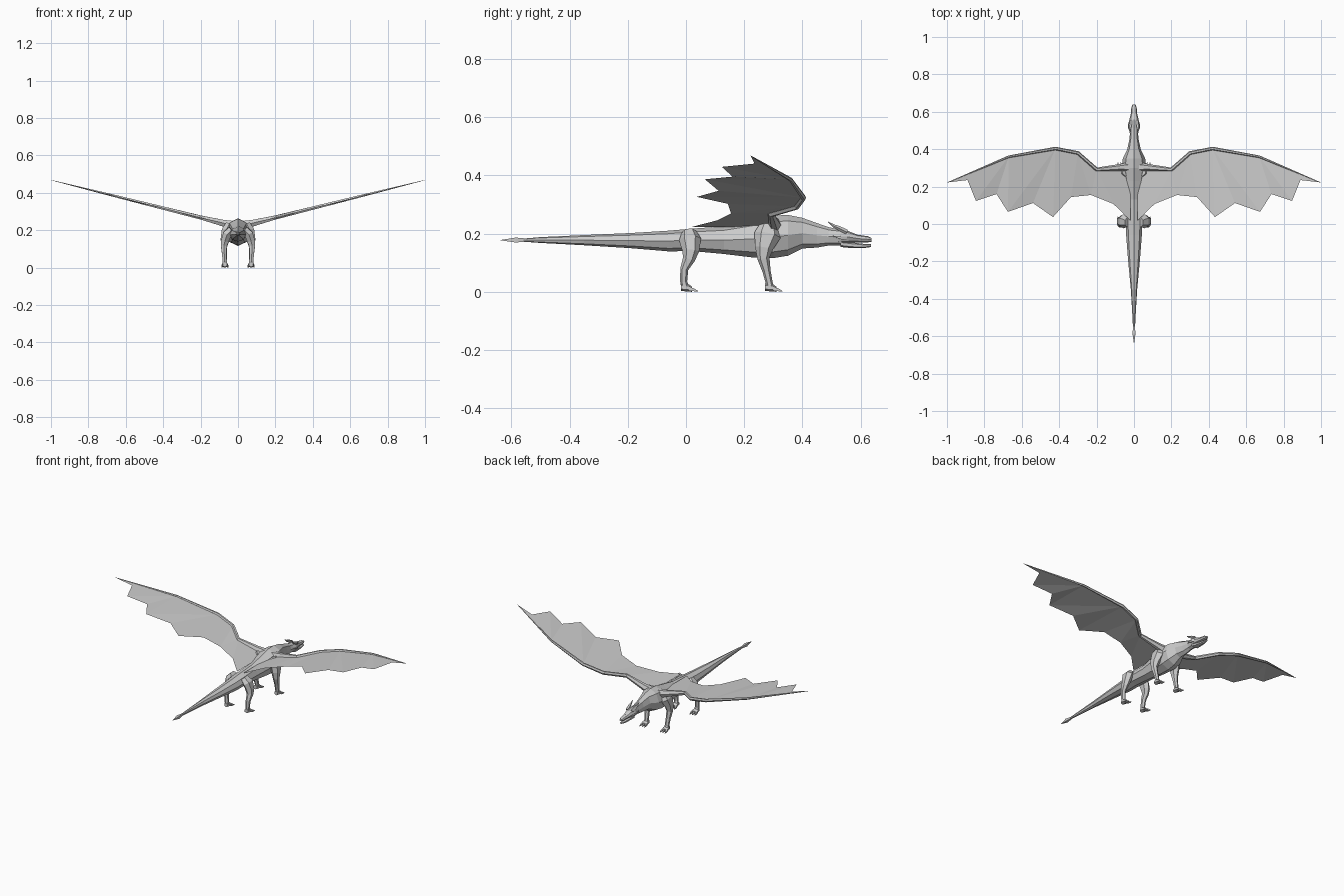
import bpy, bmesh, math
from mathutils import Vector


def finish(name, bm, mirror=False):
    bmesh.ops.recalc_face_normals(bm, faces=bm.faces[:])
    me = bpy.data.meshes.new(name)
    bm.to_mesh(me)
    bm.free()
    ob = bpy.data.objects.new(name, me)
    bpy.context.collection.objects.link(ob)
    if mirror:
        m = ob.modifiers.new("mirror", "MIRROR")
        m.use_mirror_merge = False
    return ob


def loft(name, rings, ref=(1, 0, 0), sides=8, mirror=False, fixed=None):
    """Flat-faced tube through (x, y, z, half width, half height)."""
    bm = bmesh.new()
    pts = [Vector(r[:3]) for r in rings]
    loops = []
    for i, r in enumerate(rings):
        t = Vector(fixed) if fixed else pts[min(i + 1, len(pts) - 1)] - pts[max(i - 1, 0)]
        t.normalize()
        a = Vector(ref)
        a = (a - t * a.dot(t)).normalized()
        b = a.cross(t)
        loop = []
        for k in range(sides):
            g = 2 * math.pi * (k + 0.5 * (sides == 4 or sides == 6)) / sides
            loop.append(bm.verts.new(pts[i] + a * r[3] * math.cos(g) + b * r[4] * math.sin(g)))
        loops.append(loop)
    for p, q in zip(loops, loops[1:]):
        for k in range(sides):
            j = (k + 1) % sides
            bm.faces.new((p[k], p[j], q[j], q[k]))
    bm.faces.new(loops[0])
    bm.faces.new(loops[-1])
    return finish(name, bm, mirror)


def spine(name, prof, sides=8):
    # profile rows: y, top z, bottom z, half width
    return loft(name, [(0, y, (t + b) / 2, w, (t - b) / 2) for y, t, b, w in prof],
                sides=sides, fixed=(0, 1, 0))


# Torso, neck and tail in one loft
spine("body", [
    (-0.57, .182, .173, .005), (-0.50, .188, .168, .008), (-0.35, .195, .160, .017),
    (-0.19, .202, .150, .032), (-0.06, .210, .139, .042), (0.02, .217, .140, .046),
    (0.13, .225, .130, .046), (0.23, .246, .118, .056), (0.30, .262, .116, .066),
    (0.35, .264, .124, .060), (0.40, .254, .149, .036), (0.45, .236, .152, .025),
    (0.49, .222, .159, .021), (0.535, .214, .160, .026)])

# Spade at the tail end
spine("tail_spade", [(-0.638, .178, .177, .001), (-0.585, .190, .166, .012),
                     (-0.545, .185, .171, .005)], 4)

# Head: skull with snout, and lower jaw
spine("skull", [(0.50, .218, .166, .020), (0.53, .217, .164, .029), (0.56, .208, .168, .024),
                (0.59, .196, .170, .017), (0.625, .191, .170, .014), (0.638, .185, .172, .008)])
spine("lower_jaw", [(0.53, .175, .154, .023), (0.57, .170, .150, .017),
                    (0.61, .165, .150, .012), (0.635, .164, .154, .007)], 6)

# Horns and brow ridges
loft("horn", [(.017, .552, .205, .009, .009), (.020, .525, .219, .009, .008),
              (.022, .508, .226, .006, .006), (.022, .488, .240, .001, .001)],
     sides=5, mirror=True)
loft("cheek_spike", [(.020, .55, .184, .008, .009), (.029, .53, .186, .006, .007),
                     (.031, .505, .192, .001, .001)], sides=4, mirror=True)

# Front legs
loft("front_leg", [(.045, .285, .232, .022, .030), (.062, .280, .195, .029, .046),
                   (.072, .268, .150, .024, .031), (.075, .266, .115, .018, .021),
                   (.072, .277, .070, .014, .014), (.070, .286, .030, .013, .012),
                   (.070, .290, .012, .014, .014)], sides=6, mirror=True)

# Hind legs
loft("hind_leg", [(.035, .010, .205, .020, .026), (.058, .014, .180, .026, .038),
                  (.070, .016, .140, .024, .029), (.075, .010, .112, .018, .021),
                  (.074, -.006, .078, .014, .014), (.071, -.008, .035, .013, .012),
                  (.070, -.002, .012, .014, .014)], sides=6, mirror=True)

# Feet with three toes each
for part, y in (("front", .285), ("hind", -.005)):
    loft(part + "_foot", [(.070, y - .013, .016, .013, .013), (.070, y + .012, .014, .019, .013),
                          (.070, y + .026, .009, .020, .009)], sides=6, mirror=True, fixed=(0, 1, 0))
    for i in (-1, 0, 1):
        x = .070 + i * .012
        loft(f"{part}_toe", [(x, y + .015, .010, .007, .009),
                             (x + i * .003, y + .032, .007, .006, .007),
                             (x + i * .004, y + .046, .002, .001, .002)],
             sides=4, mirror=True, fixed=(0, 1, 0))


def wing_z(x):
    return .218 + .25 * x


# Wing arm along the leading edge
arm = [(.02, .305, .030), (.08, .302, .020), (.20, .292, .012), (.30, .380, .011),
       (.42, .404, .010), (.67, .360, .007), (.998, .222, .001)]
loft("wing_arm", [(x, y, wing_z(x), r, r * .9) for x, y, r in arm],
     ref=(0, 0, 1), sides=6, mirror=True)

# Wing membrane, panels fanned between the arm and the scalloped trailing edge
lead = [(x, y) for x, y, r in arm]
trail = [(.02, .02), (.11, .107), (.23, .155), (.337, .144), (.433, .037), (.54, .112),
         (.674, .065), (.735, .160), (.845, .123), (.89, .235)]
bm = bmesh.new()
L = [bm.verts.new((x, y, wing_z(x))) for x, y in lead]
T = [bm.verts.new((x, y, wing_z(x) - .006 * (i in (2, 5, 7)))) for i, (x, y) in enumerate(trail)]
# which arm point each trailing span hangs from
hang = [1, 2, 3, 4, 4, 4, 5, 5, 5]
bm.faces.new((L[0], L[1], T[0]))
prev = 1
for i, h in enumerate(hang):
    for k in range(prev, h):
        bm.faces.new((L[k], L[k + 1], T[i]))
    bm.faces.new((L[h], T[i], T[i + 1]))
    prev = h
bm.faces.new((L[5], T[9], L[6]))
finish("wing_membrane", bm, True)
